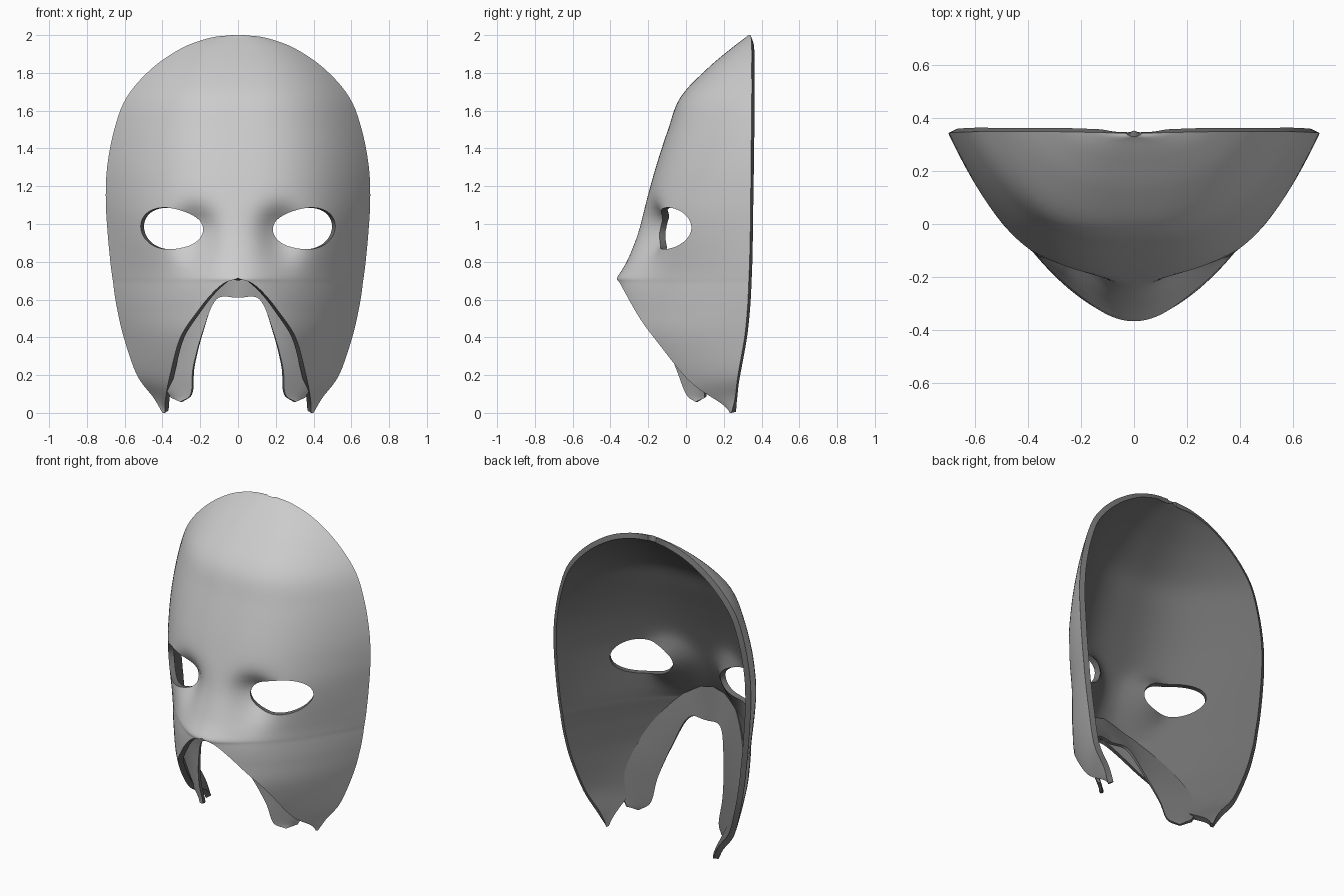
import bpy, bmesh, math
from mathutils import Vector

if "Cube" in bpy.data.objects:
    bpy.data.objects.remove(bpy.data.objects["Cube"])


def material(name, value):
    m = bpy.data.materials.new(name)
    m.diffuse_color = (value, value, value, 1)
    m.use_nodes = True
    m.node_tree.nodes["Principled BSDF"].inputs["Base Color"].default_value = m.diffuse_color
    return m


light_grey = material("light_grey", 0.6)   # outside
dark_grey = material("dark_grey", 0.16)    # inside and cut edges


def spline(points, steps):
    """Catmull-Rom samples through a list of points."""
    pts = [Vector(p) for p in points]
    pts = [pts[0] * 2 - pts[1]] + pts + [pts[-1] * 2 - pts[-2]]
    out = []
    for a, b, c, d in zip(pts, pts[1:], pts[2:], pts[3:]):
        for i in range(steps):
            t = i / steps
            out.append(0.5 * (2 * b + (c - a) * t + (2 * a - 5 * b + 4 * c - d) * t * t
                              + (3 * b - a - 3 * c + d) * t ** 3))
    return out + [pts[-2].copy()]


def half_sheet(name, rows, thickness):
    """Grid of point rows (bottom to top, centre to side), mirrored and thickened."""
    bm = bmesh.new()
    grid = [[bm.verts.new(p) for p in r] for r in rows]
    for lo, hi in zip(grid, grid[1:]):
        for j in range(len(lo) - 1):
            bm.faces.new((lo[j], lo[j + 1], hi[j + 1], hi[j]))
    me = bpy.data.meshes.new(name)
    bm.to_mesh(me)
    bm.free()
    me.materials.append(light_grey)
    me.materials.append(dark_grey)
    ob = bpy.data.objects.new(name, me)
    bpy.context.collection.objects.link(ob)
    mir = ob.modifiers.new("mirror", 'MIRROR')
    mir.merge_threshold = 0.0005
    sol = ob.modifiers.new("thickness", 'SOLIDIFY')
    sol.thickness = thickness
    sol.offset = -1
    sol.material_offset = 1
    sol.material_offset_rim = 1
    return ob


def finish(ob):
    bpy.ops.object.select_all(action='DESELECT')
    ob.select_set(True)
    bpy.context.view_layer.objects.active = ob
    bpy.ops.object.convert(target='MESH')
    bpy.ops.object.shade_smooth_by_angle(angle=math.radians(40))


# Face sections, bottom to top: height, opening half width, outer half width,
# centre depth, rim depth, forward push of the nose
sections = [
    (0.00, .388, .400, .10, .240, 0), (0.08, .383, .447, -.19, .260, 0),
    (0.20, .360, .535, -.250, .275, 0), (0.40, .305, .605, -.335, .310, 0),
    (0.55, .205, .640, -.335, .325, .015), (0.64, .130, .655, -.325, .330, .035),
    (0.69, .068, .661, -.315, .332, .048), (0.715, 0, .665, -.309, .333, .056),
    (0.76, 0, .671, -.297, .335, .040), (0.82, 0, .678, -.283, .337, .022),
    (0.95, 0, .690, -.252, .340, .003), (1.12, 0, .700, -.210, .342, 0),
    (1.30, 0, .693, -.160, .344, 0), (1.50, 0, .655, -.095, .346, 0),
    (1.67, 0, .590, -.030, .348, 0), (1.82, 0, .460, .110, .348, 0),
    (1.93, 0, .300, .240, .348, 0), (1.985, 0, .150, .312, .345, 0),
    (2.00, 0, .03, .330, .342, 0)]

COLS = 32
shapes = spline([s[:3] for s in sections], 5)
depths = spline([s[3:] for s in sections], 5)
rows = []
for (z, inner, outer), (yc, yr, nose) in zip(shapes, depths):
    inner = 0 if z > 0.7149 else max(inner, 0)
    blend = min(max((z - 0.65) / 0.45, 0), 1)
    power = 2 + 0.7 * blend * blend * (3 - 2 * blend)
    row = []
    for j in range(COLS + 1):
        x = inner + (outer - inner) * j / COLS
        y = yc + (yr - yc) * (x / outer) ** power
        y -= nose * math.exp(-(x / .24) ** 2)
        # eye socket hollow, sharper below the brow than down the cheek
        sz = 0.10 if z > 0.98 else 0.17
        y += 0.11 * math.exp(-((x - .23) / .11) ** 2 - ((z - .98) / sz) ** 2)
        row.append((x, y, z))
    rows.append(row)
mask = half_sheet("mask_shell", rows, 0.033)

# Eye openings: slanted oval cutters
bm = bmesh.new()
N = 48
for side in (-1, 1):
    rings = []
    for y in (-0.4, 0.1):
        ring = []
        for i in range(N):
            a = math.tau * i / N
            x = 0.32 + 0.211 * math.cos(a) - 0.55 * y
            z = 0.975 + 0.11 * math.sin(a) + 0.06 * (x - 0.35)
            ring.append(bm.verts.new((side * x, y, z)))
        rings.append(ring)
        bm.faces.new(ring)
    for i in range(N):
        k = (i + 1) % N
        bm.faces.new((rings[0][i], rings[0][k], rings[1][k], rings[1][i]))
bmesh.ops.recalc_face_normals(bm, faces=bm.faces)
for f in bm.faces:
    f.material_index = 1
me = bpy.data.meshes.new("eye_cutter")
bm.to_mesh(me)
bm.free()
me.materials.append(light_grey)
me.materials.append(dark_grey)
cutter = bpy.data.objects.new("eye_cutter", me)
bpy.context.collection.objects.link(cutter)
cutter.hide_render = True
cut = mask.modifiers.new("eyes", 'BOOLEAN')
cut.operation = 'DIFFERENCE'
cut.solver = 'EXACT'
cut.object = cutter
finish(mask)
bpy.data.objects.remove(cutter)

# Inner cheek flaps, joined by an arch behind the nose
free_edge = [(.305, .05, .058), (.25, 0, .10), (.238, -.055, .24),
             (.19, -.13, .42), (.115, -.20, .60), (0, -.215, .61)]
wall_edge = [(.355, .10, .08), (.395, .085, .16), (.40, .02, .32),
             (.33, -.125, .54), (.16, -.265, .74), (0, -.285, .80)]
flap_rows = [[a.lerp(b, j / 6) for j in range(7)]
             for a, b in zip(spline(free_edge, 8), spline(wall_edge, 8))]
flaps = half_sheet("inner_cheek_flaps", flap_rows, 0.016)
finish(flaps)
